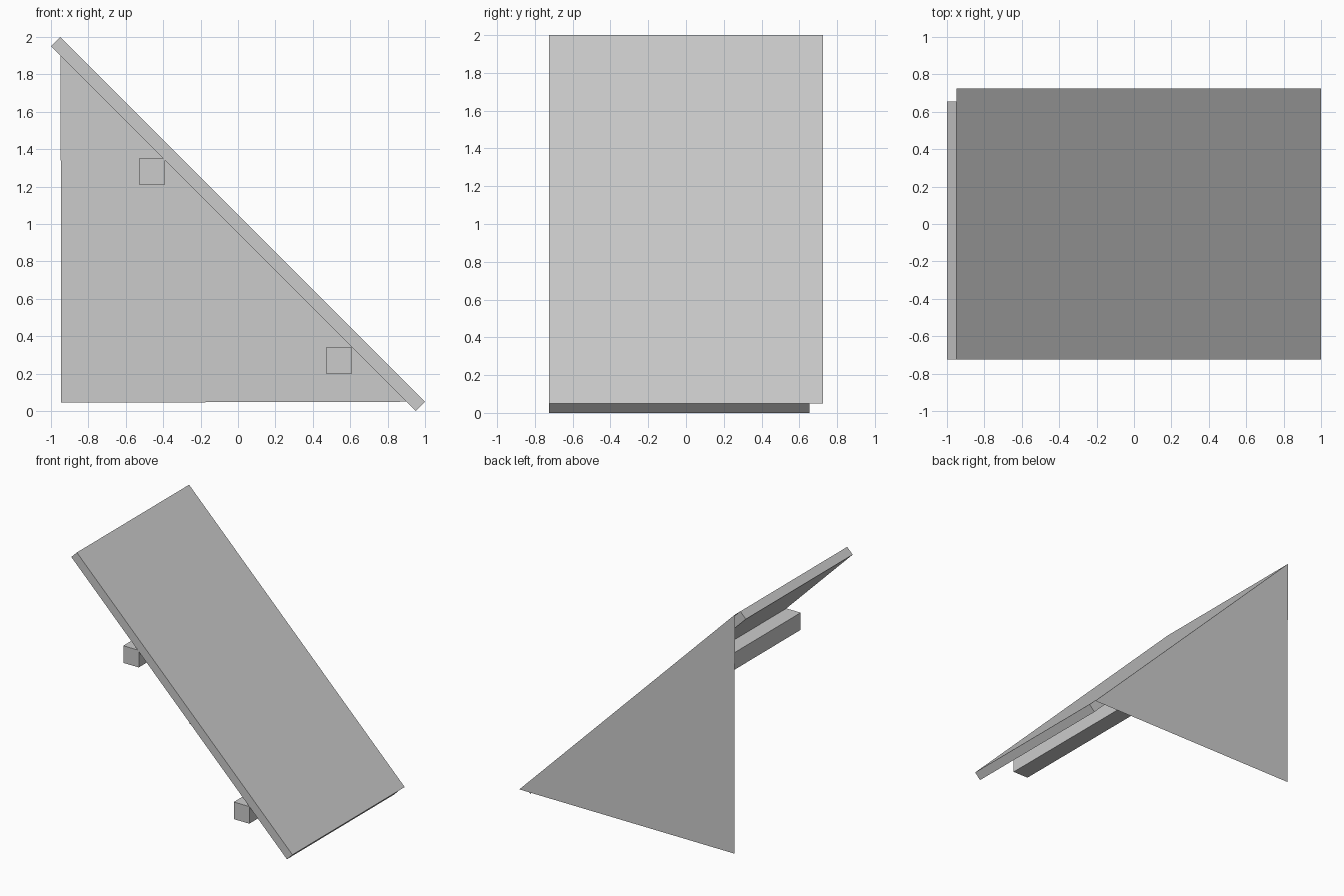
import bpy, bmesh

if "Cube" in bpy.data.objects:
    bpy.data.objects.remove(bpy.data.objects["Cube"])

FRONT, INNER, BACK = -0.725, 0.655, 0.725


def make_object(name, bm):
    mesh = bpy.data.meshes.new(name)
    bm.to_mesh(mesh)
    bm.free()
    obj = bpy.data.objects.new(name, mesh)
    bpy.context.collection.objects.link(obj)
    return obj


def prism(name, profile, y0, y1):
    """Solid made by extruding an x-z profile along y."""
    bm = bmesh.new()
    a = [bm.verts.new((x, y0, z)) for x, z in profile]
    b = [bm.verts.new((x, y1, z)) for x, z in profile]
    bm.faces.new(a)
    bm.faces.new(b[::-1])
    for i in range(len(profile)):
        j = (i + 1) % len(profile)
        bm.faces.new((a[j], a[i], b[i], b[j]))
    bmesh.ops.recalc_face_normals(bm, faces=bm.faces)
    return make_object(name, bm)


def sheet(name, points):
    """Single flat face."""
    bm = bmesh.new()
    bm.faces.new([bm.verts.new(p) for p in points])
    return make_object(name, bm)


# Sloping deck board
prism("ramp_deck", [(-0.95, 2.0), (1.0, 0.05), (0.95, 0.0), (-1.0, 1.95)], FRONT, INNER)

# Square cross bars under the deck
for name, x, z in (("upper_cross_bar", -0.53, 1.21), ("lower_cross_bar", 0.47, 0.20)):
    s = 0.14
    prism(name, [(x, z), (x + s, z), (x + s, z + s), (x, z + s)], FRONT, INNER)

# Thin overhang of the deck surface reaching the side panel
sheet("deck_overhang", [(-0.95, INNER, 2.0), (1.0, INNER, 0.05),
                        (1.0, BACK, 0.05), (-0.95, BACK, 2.0)])

# Thin triangular side panel at the back
sheet("side_panel", [(-0.95, BACK, 2.0), (1.0, BACK, 0.05),
                     (-0.945, BACK, 0.045), (-0.947, BACK, 1.15)])
